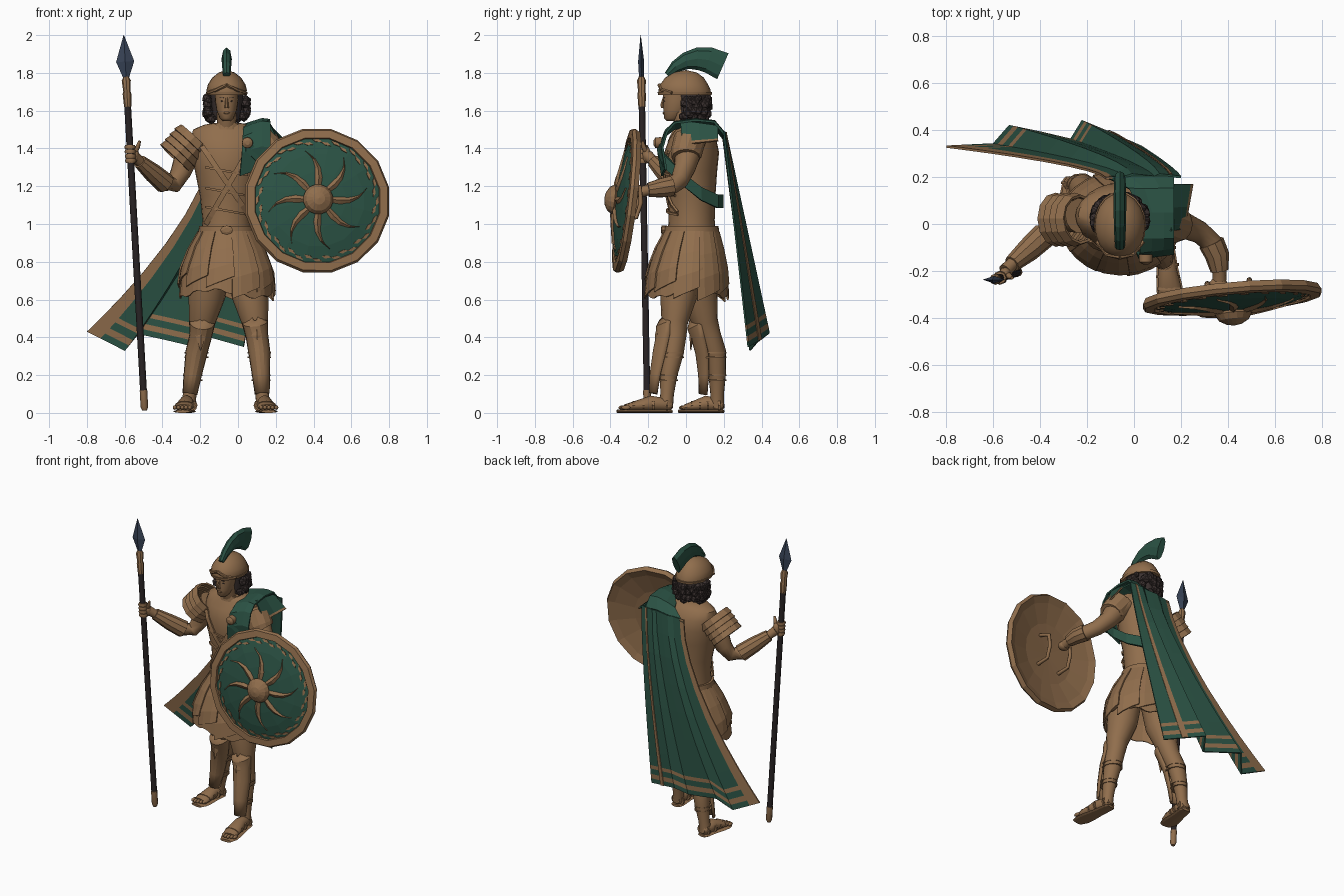
import bpy, bmesh, math, random
from mathutils import Vector, Matrix

random.seed(4)
if "Cube" in bpy.data.objects:
    bpy.data.objects.remove(bpy.data.objects["Cube"])


def material(name, *rgb):
    m = bpy.data.materials.new(name)
    m.use_nodes = True
    m.diffuse_color = (*rgb, 1)
    m.node_tree.nodes["Principled BSDF"].inputs["Base Color"].default_value = (*rgb, 1)
    return m


BRONZE = material("bronze", .28, .155, .073)
GREEN = material("dark green cloth", .024, .085, .058)
HAIR = material("dark brown hair", .045, .032, .03)
STEEL = material("blue steel", .04, .057, .095)
WOOD = material("black wood", .022, .017, .018)


def finish(name, bm, mats, angle=0, thick=0):
    bmesh.ops.recalc_face_normals(bm, faces=bm.faces[:])
    me = bpy.data.meshes.new(name)
    bm.to_mesh(me)
    bm.free()
    for m in mats:
        me.materials.append(m)
    if angle:
        me.shade_smooth()
        me.set_sharp_from_angle(angle=math.radians(angle))
    ob = bpy.data.objects.new(name, me)
    bpy.context.scene.collection.objects.link(ob)
    if thick:
        mod = ob.modifiers.new("thickness", 'SOLIDIFY')
        mod.thickness, mod.offset = thick, 0


def add_rows(bm, rows, wrap=False, caps=False, rule=None):
    vs = [[bm.verts.new(p) for p in r] for r in rows]
    n = len(rows[0])
    for i in range(len(rows) - 1):
        for j in range(n if wrap else n - 1):
            k = (j + 1) % n
            f = bm.faces.new((vs[i][j], vs[i][k], vs[i + 1][k], vs[i + 1][j]))
            f.material_index = rule(i, j) if rule else 0
    if caps:
        bm.faces.new(vs[0])
        bm.faces.new(vs[-1])


def sheet(name, rows, mats, thick=0, angle=0, **kw):
    bm = bmesh.new()
    add_rows(bm, rows, **kw)
    finish(name, bm, mats, angle, thick)


def tube(name, pts, mat, n=14, level=False, arc=None, caps=True, thick=0, angle=50):
    """Loft of elliptical rings; each point is x, y, z, radius and an optional second radius."""
    rows = []
    for i, p in enumerate(pts):
        t = Vector(pts[min(i + 1, len(pts) - 1)][:3]) - Vector(pts[max(i - 1, 0)][:3])
        t = Vector((0, 0, math.copysign(1, t.z))) if level else t.normalized()
        u = Vector((1, 0, 0))
        u = (u - t * u.dot(t)).normalized()
        v = t.cross(u)
        a0, a1 = arc or (0, math.tau)
        steps = [a0 + (a1 - a0) * k / n for k in range(n + 1 if arc else n)]
        rows.append([Vector(p[:3]) + u * p[3] * math.cos(a) + v * p[-1] * math.sin(a) for a in steps])
    sheet(name, rows, [mat], thick, angle, wrap=not arc, caps=caps and not arc)


def blobs(name, items, mat, sub=1, angle=0):
    bm = bmesh.new()
    for loc, scale in items:
        m = Matrix.Translation(loc) @ Matrix.Diagonal((*scale, 1))
        bmesh.ops.create_icosphere(bm, subdivisions=sub, radius=1, matrix=m)
    finish(name, bm, [mat], angle)


def table(x, rows, col):
    for a, b in zip(rows, rows[1:]):
        if x <= b[0]:
            f = max(0, (x - a[0]) / (b[0] - a[0]))
            return a[col] + (b[col] - a[col]) * f
    return rows[-1][col]


# Torso: height, half width, half depth, depth centre
CX = -.06
TORSO = [(.93, .14, .13, .03), (1.02, .128, .122, .03), (1.15, .142, .126, .03), (1.28, .168, .14, .025),
         (1.38, .186, .145, .03), (1.45, .19, .125, .035), (1.5, .178, .095, .04), (1.525, .12, .075, .03),
         (1.535, .07, .06, .02)]
tube("cuirass", [(CX, cy, z, rx, ry) for z, rx, ry, cy in TORSO], BRONZE, 24, level=True)
tube("neck", [(CX, .02, 1.47, .06), (CX, -.015, 1.54, .05), (CX, -.03, 1.61, .05)], BRONZE)
tube("neck_edge", [(CX, .015, 1.5, .085, .075), (CX, .01, 1.535, .075, .065)], BRONZE, 16, level=True, angle=0)
tube("belt", [(CX, .03, .945, .152, .148), (CX, .03, .99, .146, .142)], BRONZE, 24, level=True)
tube("buckle", [(CX, -.1, .968, .034, .024), (CX, -.128, .968, .034, .024), (CX, -.132, .968, .02, .012)],
     BRONZE, 8, angle=0)


def chest_strap(name, x0, z0, x1, z1, w):
    side = Vector((z0 - z1, 0, x1 - x0)).normalized() * w
    rows = []
    for k in range(10):
        x, z = x0 + (x1 - x0) * k / 9, z0 + (z1 - z0) * k / 9
        rx, ry, cy = (table(z, TORSO, c) for c in (1, 2, 3))
        y = cy - ry * math.sqrt(max(.03, 1 - ((x - CX) / rx) ** 2)) - .007
        rows.append([Vector((x, y, z)) - side, Vector((x, y, z)) + side])
    sheet(name, rows, [BRONZE], .012)


chest_strap("chest_strap_a", -.19, 1.41, .05, 1.06, .014)
chest_strap("chest_strap_b", .05, 1.38, -.17, 1.0, .014)
for k, z in enumerate((1.07, 1.17, 1.28)):
    chest_strap(f"cuirass_band_{k}", -.17, z + .02, .05, z - .02, .006)

# Skirt: a pleated layer under separate lapped flaps
SKIRT = [(.56, .258, .225, 0), (.75, .243, .21, .005), (.9, .185, .167, .02), (.965, .142, .138, .03)]


def skirt_point(a, z, k=1):
    rx, ry, cy = (table(z, SKIRT, c) for c in (1, 2, 3))
    return Vector((CX + rx * k * math.cos(a), cy + ry * k * math.sin(a), z))


rows = []
for t in (0, .3, .65, 1):
    ring = []
    for j in range(48):
        a = math.tau * j / 48
        hem = .625 + .02 * math.sin(3 * a + 1) + .012 * (j % 4 > 1)
        ring.append(skirt_point(a, .965 + (hem - .965) * t, .97 + .02 * t * (j % 4 > 1)))
    rows.append(ring)
sheet("pleated_skirt", rows, [BRONZE], .008, wrap=True)
bm = bmesh.new()
for k in range(11):
    a0, hem = math.tau * k / 11, random.uniform(.61, .72)
    add_rows(bm, [[skirt_point(a0 + w * .31, .96 + (hem + .03 * w - .96) * t, 1.02 + .02 * w)
                   for w in (-1, -.4, .4, 1)] for t in (0, .35, .7, 1)])
finish("skirt_flaps", bm, [BRONZE], 0, .008)

# Legs, greaves and sandals
LEGS = {"left": [(.05, -.01, .8, .1), (.065, -.04, .62, .098), (.09, -.06, .48, .07), (.1, -.058, .41, .06),
                 (.113, -.07, .32, .058), (.122, -.092, .2, .046), (.128, -.1, .1, .036), (.133, -.105, .03, .036)],
        "right": [(-.14, .05, .8, .1), (-.165, .07, .62, .098), (-.19, .1, .48, .07), (-.197, .125, .41, .06),
                  (-.22, .155, .32, .058), (-.24, .165, .2, .046), (-.255, .165, .1, .036), (-.265, .165, .03, .038)]}
for side, leg in LEGS.items():
    tube(side + "_leg", leg, BRONZE, 16)
    x, y, z, r = leg[2]
    shin = [(x, y - .06, z + .03, .012, .03)]
    shin += [(x, y - .02 - .008 * i, z, r * .85 + .003, r * 1.1) for i, (x, y, z, r) in enumerate(leg[2:7])]
    tube(side + "_greave", shin, BRONZE, 8, arc=(0, math.pi), thick=.012, angle=25)
    x, y, z, r = leg[3]
    tube(side + "_knee_diamond", [(x, y - .09, z + .06, .002), (x, y - .095, z, .028, .012),
                                  (x, y - .1, z - .08, .002)], BRONZE, 4, angle=0)
    for x, y, z, r in leg[4:6]:
        for dz in (0, .025):
            tube(side + "_greave_tie", [(x, y - .01, z + dz - .022, r + .005, r + .014),
                                        (x, y - .01, z + dz - .03, r + .005, r + .014)], BRONZE)
    x, y = leg[-1][:2]
    out, long = (.03, 1.04) if side == "left" else (-.03, .85)
    y -= .01 * (side == "left")
    foot = [(.04, .045, .025, .02), (.02, .042, .036, .035), (-.07, .05, .04, .042),
            (-.15, .036, .05, .026), (-.2, .028, .05, .017)]
    tube(side + "_foot", [(x - out * d * 4, y + d * long, z, a, b) for d, z, a, b in foot], BRONZE)
    tube(side + "_sole", [(x - out * d * 4, y + d * long, .008, a + .006, .009) for d, z, a, b in foot]
         + [(x + out * .92, y - .24 * long, .008, .04, .009)], BRONZE, 8, angle=0)
    blobs(side + "_toes", [((x + out + (k - 2) * .02, y - (.215 - .008 * abs(k - 1.5)) * long, .028),
                            (.011, .024, .012)) for k in range(5)], BRONZE, 2, 60)
    for k, d in enumerate((.02, -.05, -.1, -.15)):
        tube(side + "_sandal_strap", [(x - out * d * 4, y + d * long + e, .04, .052 - .004 * (k == 0), .04 - .006 * k)
                                      for e in (0, -.012)], BRONZE, 12, angle=0)

# Head, hair, helmet and crest
tube("head", [(CX, -.08, 1.545, .02, .022), (CX, -.072, 1.56, .036, .044), (CX, -.056, 1.6, .053, .064),
              (CX, -.045, 1.65, .061, .077), (CX, -.035, 1.73, .066, .085)], BRONZE, 20, level=True)
tube("nose", [(CX, -.118, 1.668, .006), (CX, -.127, 1.63, .01), (CX, -.125, 1.614, .012, .008)], BRONZE, 6)
blobs("lips", [((CX, -.118, 1.588), (.018, .006, .006))], BRONZE, 2, 60)
blobs("eyes", [((CX + s * .025, -.114, 1.65), (.009, .004, .003)) for s in (-1, 1)], HAIR, 2, 60)
blobs("eyebrows", [((CX + s * .025, -.116, 1.668), (.015, .004, .002)) for s in (-1, 1)], HAIR, 2, 60)
curls = []
for k in range(100):
    a, z, r = random.uniform(-2.1, 2.1), random.uniform(1.555, 1.67), random.uniform(.018, .027)
    w = 1 - .25 * max(0, 1.58 - z) / .03
    curls.append(((CX + .108 * w * math.sin(a), .025 + .093 * w * math.cos(a), z), (r, r, r * 1.1)))
blobs("curly_hair", curls, HAIR)
tube("hair_base", [(CX, .03, 1.55, .07, .07), (CX, .03, 1.7, .09, .085)], HAIR, 12)
tube("helmet", [(CX, -.005, 1.685, .104, .138), (CX, -.008, 1.71, .107, .138), (CX, -.01, 1.74, .099, .126),
                (CX, -.008, 1.775, .076, .102), (CX, -.005, 1.802, .042, .062), (CX, 0, 1.814, .004)],
     BRONZE, 20, level=True, angle=35)
tube("helmet_brim", [(CX, -.006, 1.684, .108, .142), (CX, -.006, 1.7, .111, .145)], BRONZE, 20, level=True)
for s in (-1, 1):
    tube("helmet_brow", [(CX + s * .1, -.075, 1.695, .008), (CX + s * .055, -.13, 1.71, .009),
                         (CX, -.142, 1.735, .01)], BRONZE, 6)
tube("helmet_crest", [(CX, -.1, 1.79, .02, .016), (CX, -.055, 1.833, .024, .032), (CX, 0, 1.864, .026, .045),
                      (CX, .06, 1.875, .027, .06), (CX, .12, 1.868, .027, .068), (CX, .195, 1.835, .024, .075)],
     GREEN, 8, angle=0)

# Arms, bracers and shoulder plates
ARM_R = [(-.23, .035, 1.42, .075), (-.275, .03, 1.35, .064), (-.305, .02, 1.27, .054), (-.34, -.01, 1.21, .046),
         (-.385, -.05, 1.215, .046), (-.45, -.11, 1.27, .041), (-.52, -.17, 1.33, .027), (-.55, -.2, 1.36, .03)]
ARM_L = [(.1, .03, 1.44, .075), (.16, .01, 1.38, .072), (.21, -.005, 1.3, .057), (.28, -.035, 1.23, .048),
         (.33, -.08, 1.2, .046), (.355, -.135, 1.19, .042), (.365, -.2, 1.18, .029), (.365, -.24, 1.17, .03)]
for side, arm in (("right", ARM_R), ("left", ARM_L)):
    tube(side + "_arm", arm, BRONZE)
    tube(side + "_bracer", [(x, y, z, r + .01) for x, y, z, r in arm[4:7]], BRONZE, 10, angle=30)
for k in range(4):
    x, z = -.228 - .026 * k, 1.457 - .027 * k
    tube("shoulder_plate", [(x, .02, z, .096, .1), (x - .028, .018, z - .03, .108 - .002 * k, .11)],
         BRONZE, 12, caps=False, thick=.012, angle=0)
tube("left_sleeve", [(.12, .02, 1.45, .085), (.175, .0, 1.37, .083), (.19, 0, 1.35, .076)], BRONZE, 12, angle=0)


# Spear
def shaft(z, *r):
    f = (z - .02) / 1.98
    return (-.495 - .11 * f, -.205 - .035 * f, z, *r)


tube("spear_shaft", [shaft(.1, .018), shaft(1.64, .018)], WOOD, 10)
tube("spear_butt", [shaft(.012, .012), shaft(.03, .02), shaft(.12, .02)], BRONZE, 8)
tube("spear_socket", [shaft(1.62, .019), shaft(1.69, .023), shaft(1.7, .019), shaft(1.76, .024), shaft(1.78, .014)],
     BRONZE, 8, angle=30)
tube("spear_blade", [shaft(1.765, .012), shaft(1.86, .048, .016), shaft(2, .001)], STEEL, 4, angle=0)

# Hands
blobs("right_palm", [((-.55, -.208, 1.365), (.026, .024, .045))], BRONZE, 2, 60)
for k in range(4):
    x, y, z = shaft(1.335 + .024 * k)
    tube("right_finger", [(x, y, z - .011, .026), (x, y, z, .03), (x, y, z + .011, .026)], BRONZE, 8)
tube("right_thumb", [(-.545, -.21, 1.38, .013), (-.53, -.225, 1.41, .012), (-.52, -.23, 1.44, .007)], BRONZE, 8)
blobs("left_hand", [((.36, -.26, 1.17), (.04, .035, .03))], BRONZE, 2, 60)

# Shield
N = Vector((.09, -1, .12)).normalized()
U = (Vector((1, 0, 0)) - N * N.x).normalized()
V = N.cross(U)


def on_shield(r, a, d):
    return Vector((.418, -.31, 1.122)) + U * r * math.cos(a) + V * r * math.sin(a) + N * d


PROFILE = [(.001, .04), (.2, .03), (.33, .0), (.375, -.018), (.39, .008), (.38, .026), (.338, .03), (.334, .018),
           (.25, .042), (.15, .058), (.07, .065), (.08, .075), (.065, .1), (.033, .118), (.001, .124)]
sheet("shield", [[on_shield(r, math.tau * (j + .5) / 16, d) for j in range(16)] for r, d in PROFILE],
      [BRONZE, GREEN], wrap=True, rule=lambda i, j: int(6 < i < 10))
bm, orn = bmesh.new(), bmesh.new()
for k in range(8):
    strip = []
    for t in (0, .25, .5, .75, 1):
        r = .07 + .2 * t
        a = math.tau * k / 8 + .5 * t * t - .25 * t
        w = (.015 * (1 - t) + .01 * math.sin(math.pi * t) + .001) / r
        d = .072 - .26 * max(0, r - .1) ** 1.15
        strip.append([on_shield(r, a - w, d - .008), on_shield(r, a, d + .006), on_shield(r, a + w, d - .008)])
    add_rows(bm, strip)
for k in range(40):
    a, r = math.tau * k / 40, .312 + .007 * (-1) ** k
    add_rows(orn, [[on_shield(r + e, a + f * .055 + 4 * e, .035 - (r + e - .28) * .3) for f in (-1, 1)]
                   for e in (-.007, .007)])
finish("shield_rays", bm, [BRONZE])
finish("shield_border_ornament", orn, [BRONZE], 0, .005)
for x in (-.1, .08):
    grip = [(-.1, .03), (-.08, -.05), (0, -.065), (.08, -.05), (.1, .03)]
    tube("shield_grip", [(*on_shield(math.hypot(x, h), math.atan2(h, x), d), .012) for h, d in grip], BRONZE, 8)

# Cape: straight folds fanning out from the shoulder to a zigzag hem, with a bronze border
HEM = [(0, -.8, .33, .43), (.25, -.6, .34, .33), (.35, -.53, .42, .42), (.65, -.27, .36, .36),
       (.72, -.22, .44, .42), (1, .03, .33, .35)]
TOP = [(0, .195), (.25, .2), (.35, .21), (.65, .2), (.72, .21), (1, .2)]
DOWN = (0, .12, .25, .4, .55, .7, .82, .9, .92, .95, .975, 1)


def cape_point(s, t):
    top = Vector((-.12 + .32 * s, table(s, TOP, 1), 1.47 + .02 * s))
    hem = Vector([table(s, HEM, c) for c in (1, 2, 3)])
    p = top.lerp(hem, t)
    p.x = top.x + (hem.x - top.x) * t ** (1.6 - .4 * s)
    return p


sheet("cape", [[cape_point(s, t) for s in (0, .09, .25, .35, .5, .65, .72, .84, .88, 1)] for t in DOWN],
      [GREEN, BRONZE], .01, rule=lambda i, j: int(j == 0 or i in (7, 9)))
sheet("cape_edge_ornament", [[cape_point(s, t) + Vector((.003, .008, 0)) for s in (.84, .88)] for t in DOWN],
      [BRONZE], .004)

# Shoulder drape with its loose corner, sash under the arm, and brooch
PATH = [(.01, -.125, 1.28), (.02, -.145, 1.4), (.025, -.12, 1.485), (.03, -.06, 1.53), (.03, .05, 1.545),
        (-.02, .15, 1.535), (-.12, .2, 1.475)]
sheet("shoulder_drape", [[Vector((x0 + (.17 - x0) * f, y + .02 * f * (y < -.1), z + dz))
                          for f, dz in ((0, -.025), (.35, -.005), (.7, .01), (1, .005))] for x0, y, z in PATH],
      [GREEN], .012)
sheet("drape_corner", [[Vector((.155, -.03 + .2 * f, 1.548 - .03 * f)).lerp(Vector((
      .215 + .035 * f, -.02 + .19 * f, 1.42 + .02 * f)), t) for t in (0, .88, 1)] for f in (0, .5, 1)],
      [GREEN, BRONZE], .01, rule=lambda i, j: j)
SASH = [(.04, -.145, 1.42), (.12, -.12, 1.34), (.145, -.02, 1.24), (.125, .08, 1.16), (.07, .165, 1.12),
        (0, .19, 1.12)]
sheet("sash", [[Vector((x, y, z + h)) for h in (-.035, .035)] for x, y, z in SASH], [GREEN], .016)
tube("brooch", [(.05, -.13, 1.43, .03), (.05, -.162, 1.43, .028), (.05, -.172, 1.43, .012)], BRONZE, 12, angle=30)
